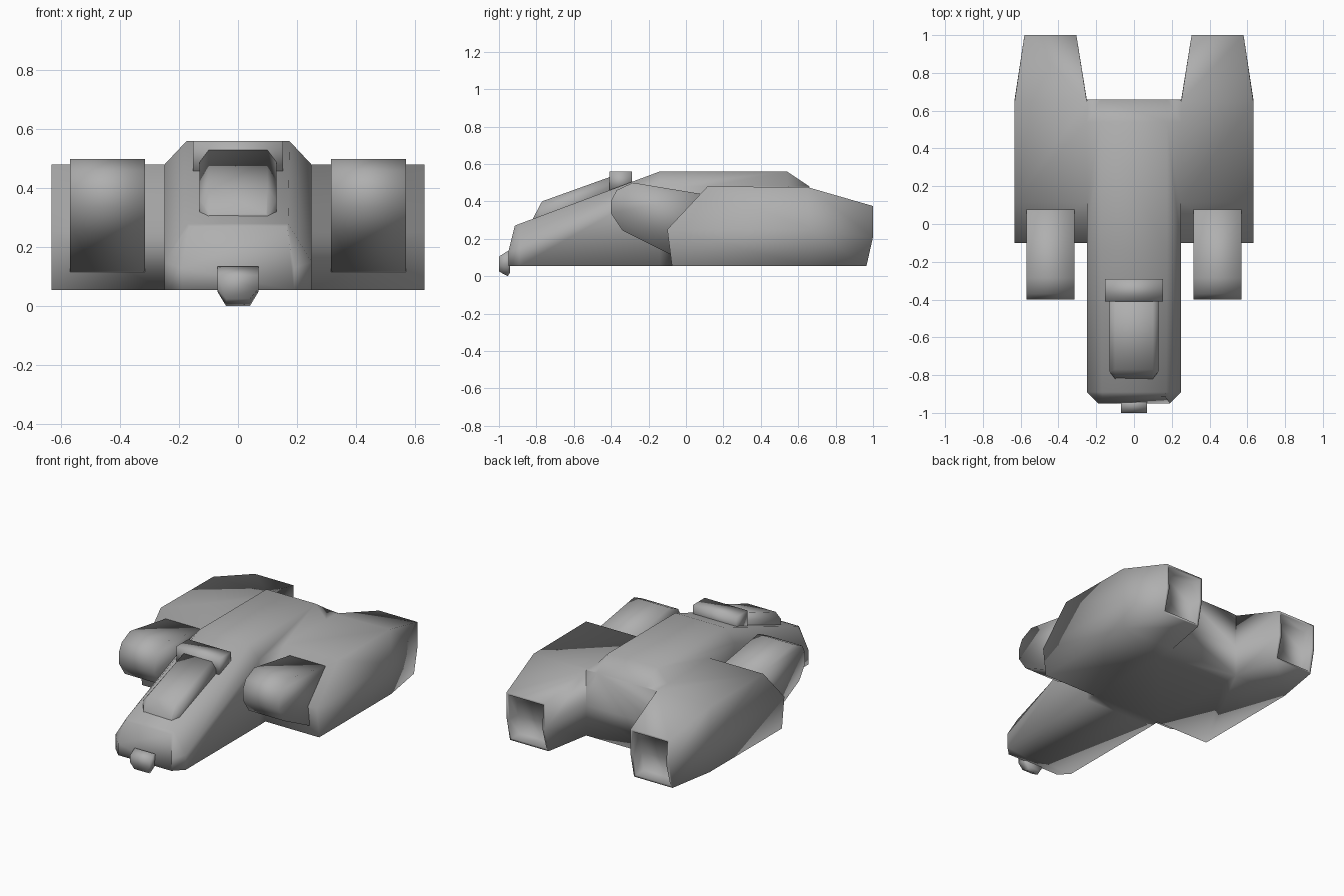
import bpy, bmesh
from math import radians

if "Cube" in bpy.data.objects:
    bpy.data.objects.remove(bpy.data.objects["Cube"])

grey = bpy.data.materials.new("dark_grey")
grey.diffuse_color = (.43, .43, .43, 1)
grey.use_nodes = True
grey.node_tree.nodes["Principled BSDF"].inputs["Base Color"].default_value = grey.diffuse_color


def shade(ob):
    bpy.ops.object.select_all(action='DESELECT')
    ob.select_set(True)
    bpy.context.view_layer.objects.active = ob
    bpy.ops.object.shade_smooth_by_angle(angle=radians(120))


def finish(name, bm, mirror=False):
    bmesh.ops.recalc_face_normals(bm, faces=bm.faces[:])
    mesh = bpy.data.meshes.new(name)
    bm.to_mesh(mesh)
    bm.free()
    mesh.materials.append(grey)
    ob = bpy.data.objects.new(name, mesh)
    bpy.context.collection.objects.link(ob)
    shade(ob)
    if mirror:
        ob.modifiers.new("mirror", 'MIRROR')
    return ob


def loft(rings):
    """Bridge equal-length closed rings and cap both ends."""
    bm = bmesh.new()
    rows = [[bm.verts.new(p) for p in ring] for ring in rings]
    n = len(rows[0])
    for a, b in zip(rows, rows[1:]):
        for i in range(n):
            j = (i + 1) % n
            bm.faces.new((a[i], a[j], b[j], b[i]))
    bm.faces.new(rows[0])
    cap = bm.faces.new(rows[-1])
    return bm, cap


def both_sides(half):
    """Complete a half section (x, y, z) across x = 0."""
    return half + [(-x, y, z) for x, y, z in reversed(half)]


def strip(x0, x1, profile):
    """Ring spanning x0..x1 along a (y, z) polyline."""
    return [(x0, y, z) for y, z in profile] + [(x1, y, z) for y, z in reversed(profile)]


# Fuselage with shoulder chamfers and a blunt nose
fuselage = [
    [(.19, -.95, .055), (.19, -.95, .13), (.165, -.915, .27)],
    [(.25, -.89, .055), (.25, -.89, .15), (.17, -.89, .28)],
    [(.25, -.14, .055), (.25, -.14, .48), (.175, -.14, .56)],
    [(.25, .54, .055), (.25, .54, .48), (.175, .54, .56)],
    [(.25, .66, .055), (.25, .66, .475), (.175, .66, .48)],
]
bm, _ = loft([both_sides(r) for r in fuselage])
hull = finish("hull", bm)

# Engine nacelles, tapering to recessed square nozzles
bm, cap = loft([
    strip(.246, .632, [(-.075, .055), (-.1, .25), (.115, .48)]),
    strip(.25, .632, [(.66, .055), (.66, .25), (.65, .476)]),
    strip(.305, .58, [(.965, .055), (1, .21), (1, .375)]),
])
bmesh.ops.recalc_face_normals(bm, faces=bm.faces[:])
bmesh.ops.inset_region(bm, faces=[cap], thickness=.02)
bmesh.ops.inset_region(bm, faces=[cap], thickness=.01)
bmesh.ops.translate(bm, verts=cap.verts[:], vec=(0, -.07, 0))
nacelle = finish("engine_nacelle", bm, mirror=True)

# Fuse the nacelles into one smooth hull
fuse = hull.modifiers.new("fuse", 'BOOLEAN')
fuse.operation = 'UNION'
fuse.solver = 'EXACT'
fuse.object = nacelle
weld = hull.modifiers.new("weld", 'WELD')
weld.merge_threshold = .006
bpy.context.view_layer.update()
merged = bpy.data.meshes.new_from_object(hull.evaluated_get(bpy.context.evaluated_depsgraph_get()))
hull.modifiers.clear()
hull.data = merged
bpy.data.objects.remove(nacelle)
shade(hull)

# Rounded intake pods in front of the nacelles
pod = [(-.34, .245), (-.4, .335), (-.4, .405), (-.37, .46), (-.285, .5),
       (.08, .44), (.08, .2), (-.08, .115)]
bm, _ = loft([[(x, y, z) for y, z in pod] for x in (.315, .57)])
finish("intake_pod", bm, mirror=True)

# Sloped cockpit canopy
canopy = [
    [(.1, -.82, .25), (.1, -.82, .305), (.095, -.815, .315)],
    [(.13, -.785, .25), (.13, -.78, .36), (.1, -.77, .4)],
    [(.13, -.38, .4), (.13, -.38, .5), (.1, -.38, .54)],
]
bm, _ = loft([both_sides(r) for r in canopy])
finish("canopy", bm)

# Block behind the canopy
bm, _ = loft([both_sides([(.153, y, .455), (.153, y, .56)]) for y in (-.41, -.29)])
finish("canopy_block", bm)

# Small chin sensor under the nose
bm, _ = loft([
    both_sides([(.04, -1, .025), (.07, -1, .06), (.07, -1, .105)]),
    both_sides([(.04, -.953, 0), (.07, -.953, .05), (.07, -.953, .135)]),
    both_sides([(.04, -.94, .02), (.07, -.94, .06), (.07, -.94, .125)]),
])
finish("chin_sensor", bm)
